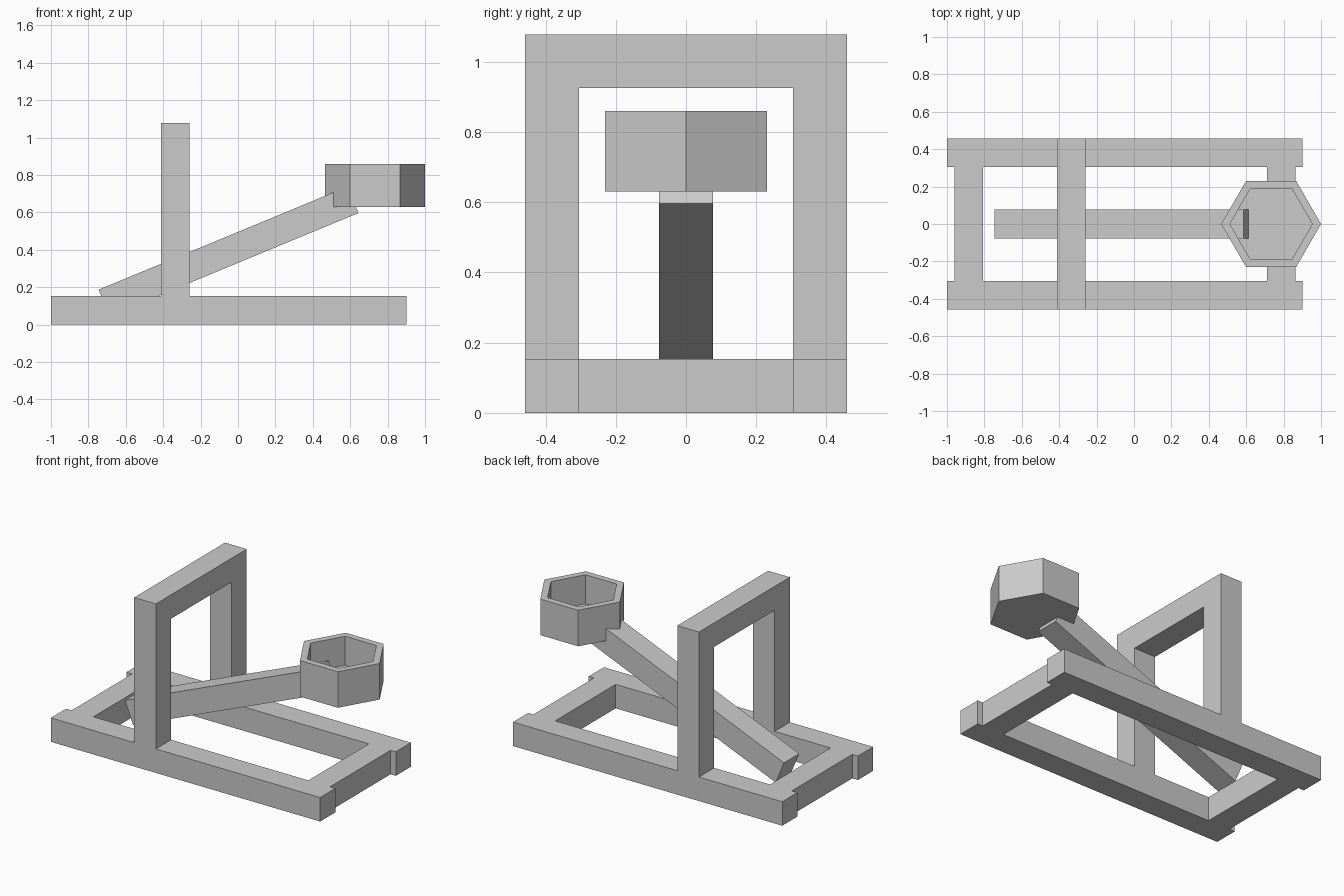
import bpy
import bmesh
from math import cos, sin, radians, pi
from mathutils import Vector

if "Cube" in bpy.data.objects:
    bpy.data.objects.remove(bpy.data.objects["Cube"], do_unlink=True)

grey = bpy.data.materials.new("plain grey")
grey.use_nodes = True
colour = (0.6, 0.6, 0.6, 1)
grey.diffuse_color = colour
grey.node_tree.nodes["Principled BSDF"].inputs["Base Color"].default_value = colour

BEAM = 0.153          # timber thickness
HALF = 0.458          # half width of the frame
INNER = HALF - BEAM


def prism(outlines, direction):
    """Extrude one or more flat outlines that share edges into a solid."""
    bm = bmesh.new()
    for outline in outlines:
        bm.faces.new([bm.verts.new(p) for p in outline])
    bmesh.ops.remove_doubles(bm, verts=bm.verts, dist=1e-5)
    result = bmesh.ops.extrude_face_region(bm, geom=bm.faces[:], use_keep_orig=True)
    moved = [v for v in result["geom"] if isinstance(v, bmesh.types.BMVert)]
    bmesh.ops.translate(bm, verts=moved, vec=Vector(direction))
    bmesh.ops.recalc_face_normals(bm, faces=bm.faces)
    return bm


def finish(bm, name):
    mesh = bpy.data.meshes.new(name)
    bm.to_mesh(mesh)
    bm.free()
    mesh.materials.append(grey)
    obj = bpy.data.objects.new(name, mesh)
    bpy.context.collection.objects.link(obj)
    return obj


# Base: two long rails joined by two cross beams, as cells of a grid
xs = [-1, -0.96, -0.807, 0.71, 0.863, 0.9]
ys = [-HALF, -INNER, INNER, HALF]
cells = []
for i, (x0, x1) in enumerate(zip(xs, xs[1:])):
    for j, (y0, y1) in enumerate(zip(ys, ys[1:])):
        if j != 1 or i in (1, 3):
            cells.append([(x0, y0, 0), (x1, y0, 0), (x1, y1, 0), (x0, y1, 0)])
base = prism(cells, (0, 0, BEAM))
bmesh.ops.dissolve_limit(base, angle_limit=0.01, verts=base.verts, edges=base.edges)
finish(base, "base_frame")

# Upright arch standing on the rails
top = 1.078
half_arch = [(HALF, BEAM), (HALF, top)]
half_gap = [(INNER, top - BEAM), (INNER, BEAM)]
arch = (half_arch + [(-y, z) for y, z in reversed(half_arch)]
        + [(-y, z) for y, z in reversed(half_gap)] + half_gap)
finish(prism([[(-0.412, y, z) for y, z in arch]], (BEAM, 0, 0)), "upright_arch")

# Tilted throwing arm
tilt = radians(22.5)
along = Vector((cos(tilt), 0, sin(tilt)))
down = Vector((sin(tilt), 0, -cos(tilt))) * BEAM
corner = Vector((-0.745, -BEAM / 2, 0.187))
end = corner + along * 1.44
finish(prism([[corner, end, end + down, corner + down]], (0, BEAM, 0)), "throwing_arm")

# Hollow six-sided cup at the end of the arm
hexagon = [(0.733 + 0.267 * cos(k * pi / 3), 0.267 * sin(k * pi / 3), 0.63)
           for k in range(6)]
cup = prism([hexagon], (0, 0, 0.23))
rim = max(cup.faces, key=lambda f: f.calc_center_median().z)
bmesh.ops.inset_individual(cup, faces=[rim], thickness=0.047)
floor = bmesh.ops.extrude_discrete_faces(cup, faces=[rim])["faces"][0]
bmesh.ops.translate(cup, verts=floor.verts[:], vec=(0, 0, -0.185))
finish(cup, "cup")
